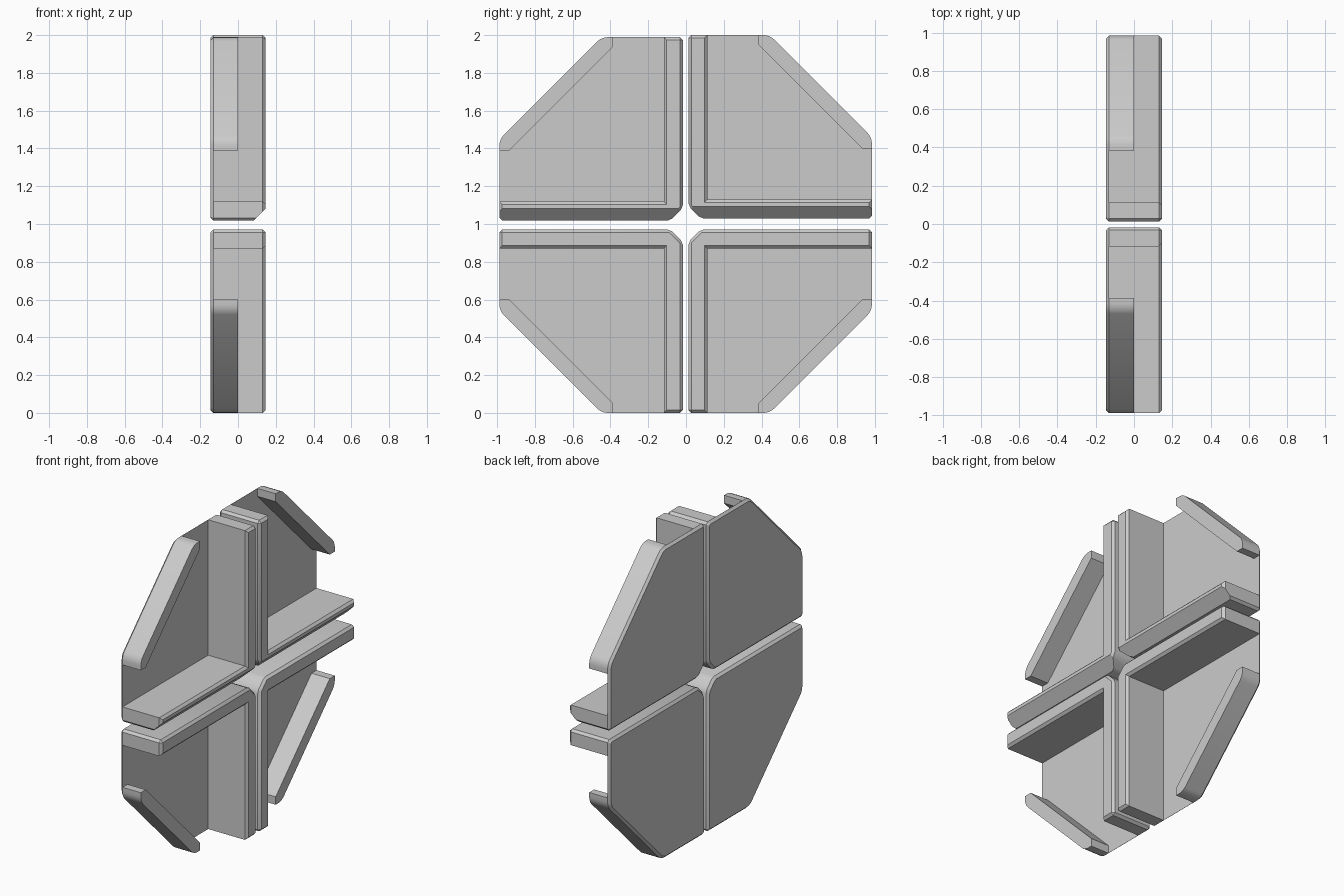
import bpy, bmesh
from mathutils import Vector

cube = bpy.data.objects.get("Cube")
if cube:
    bpy.data.objects.remove(cube, do_unlink=True)

grey = bpy.data.materials.new("matte_grey")
grey.use_nodes = True
colour = (0.6, 0.6, 0.6, 1)
grey.diffuse_color = colour
grey.node_tree.nodes["Principled BSDF"].inputs["Base Color"].default_value = colour

BACK, INNER, FRONT = -0.146, -0.13, 0.146   # depth levels along x
SIZE, WALL, NOTCH, CUT = 0.971, 0.1, 0.066, 0.43
EDGE = 0.015


def prism(outline, x0, x1):
    """Extrude a panel outline (u, v) along x."""
    bm = bmesh.new()
    rings = [[bm.verts.new((x, u, v)) for u, v in outline] for x in (x0, x1)]
    bm.faces.new(rings[0])
    bm.faces.new(rings[1])
    for i in range(len(outline)):
        j = (i + 1) % len(outline)
        bm.faces.new((rings[0][i], rings[0][j], rings[1][j], rings[1][i]))
    bmesh.ops.recalc_face_normals(bm, faces=bm.faces)
    return bm


def bevel(bm, test, width, segments=1):
    edges = [e for e in bm.edges if test(e.verts[0].co, e.verts[1].co)]
    bmesh.ops.bevel(bm, geom=edges, offset=width, segments=segments,
                    profile=0.5, affect='EDGES', clamp_overlap=True)


def along_x(a, b):
    return abs(a.x - b.x) > 0.001


def at_depth(a, b, x):
    return abs(a.x - x) < 0.0001 and abs(b.x - x) < 0.0001


def outer_corner(a, b):
    # the two ends of the diagonal outer side
    return along_x(a, b) and min(a.y, a.z) > 0.41 and max(a.y, a.z) > SIZE - 0.001


def make_plate():
    bm = prism([(NOTCH, 0), (SIZE, 0), (SIZE, CUT), (CUT, SIZE),
                (0, SIZE), (0, NOTCH)], BACK, INNER)
    bevel(bm, lambda a, b: along_x(a, b) and not outer_corner(a, b), EDGE)
    bevel(bm, outer_corner, 0.03, 3)
    bevel(bm, lambda a, b: at_depth(a, b, BACK), EDGE)
    return bm


def make_inner_wall(sloped):
    x0 = INNER - 0.0005
    bm = prism([(NOTCH, 0), (SIZE, 0), (SIZE, WALL), (WALL, WALL),
                (WALL, SIZE), (0, SIZE), (0, NOTCH)], x0, FRONT)

    def exposed(a, b):
        if at_depth(a, b, x0):
            return False
        # inside edges of the L stay square along the depth
        inside = abs(a.y - WALL) < 0.001 or abs(a.z - WALL) < 0.001
        return not (along_x(a, b) and inside)

    bevel(bm, exposed, EDGE)
    if sloped:
        # wide sloping chamfer under the horizontal wall
        bmesh.ops.bisect_plane(bm, geom=bm.verts[:] + bm.edges[:] + bm.faces[:],
                               plane_co=Vector((FRONT, 0, 0.064)),
                               plane_no=Vector((1, 0, -1)), clear_outer=True)
        bmesh.ops.holes_fill(bm, edges=[e for e in bm.edges if e.is_boundary])
    return bm


def make_diagonal_wall():
    low, high = 0.37, 0.92
    bm = prism([(SIZE, low), (SIZE, CUT), (CUT, SIZE),
                (low, SIZE), (low, high), (high, low)], INNER - 0.0005, 0)
    bevel(bm, outer_corner, 0.03, 3)
    return bm


def place(name, bm, y, z, sy, sz):
    """Mirror a part into its quadrant and add it to the scene."""
    for v in bm.verts:
        v.co = (v.co.x, y + sy * v.co.y, z + sz * v.co.z)
    bmesh.ops.recalc_face_normals(bm, faces=bm.faces)
    mesh = bpy.data.meshes.new(name)
    bm.to_mesh(mesh)
    bm.free()
    mesh.materials.append(grey)
    obj = bpy.data.objects.new(name, mesh)
    bpy.context.collection.objects.link(obj)
    bpy.ops.object.select_all(action='DESELECT')
    obj.select_set(True)
    bpy.context.view_layer.objects.active = obj
    bpy.ops.object.shade_smooth_by_angle(angle=0.4)


# Four panels around a cross-shaped gap
panels = {
    "upper_front": (-0.017, 1.018, -1, 1),
    "upper_back": (0.013, 1.029, 1, 1),
    "lower_front": (-0.017, SIZE, -1, -1),
    "lower_back": (0.013, SIZE, 1, -1),
}
for label, where in panels.items():
    place(label + "_plate", make_plate(), *where)
    place(label + "_inner_wall", make_inner_wall(where[3] > 0), *where)
    place(label + "_diagonal_wall", make_diagonal_wall(), *where)
